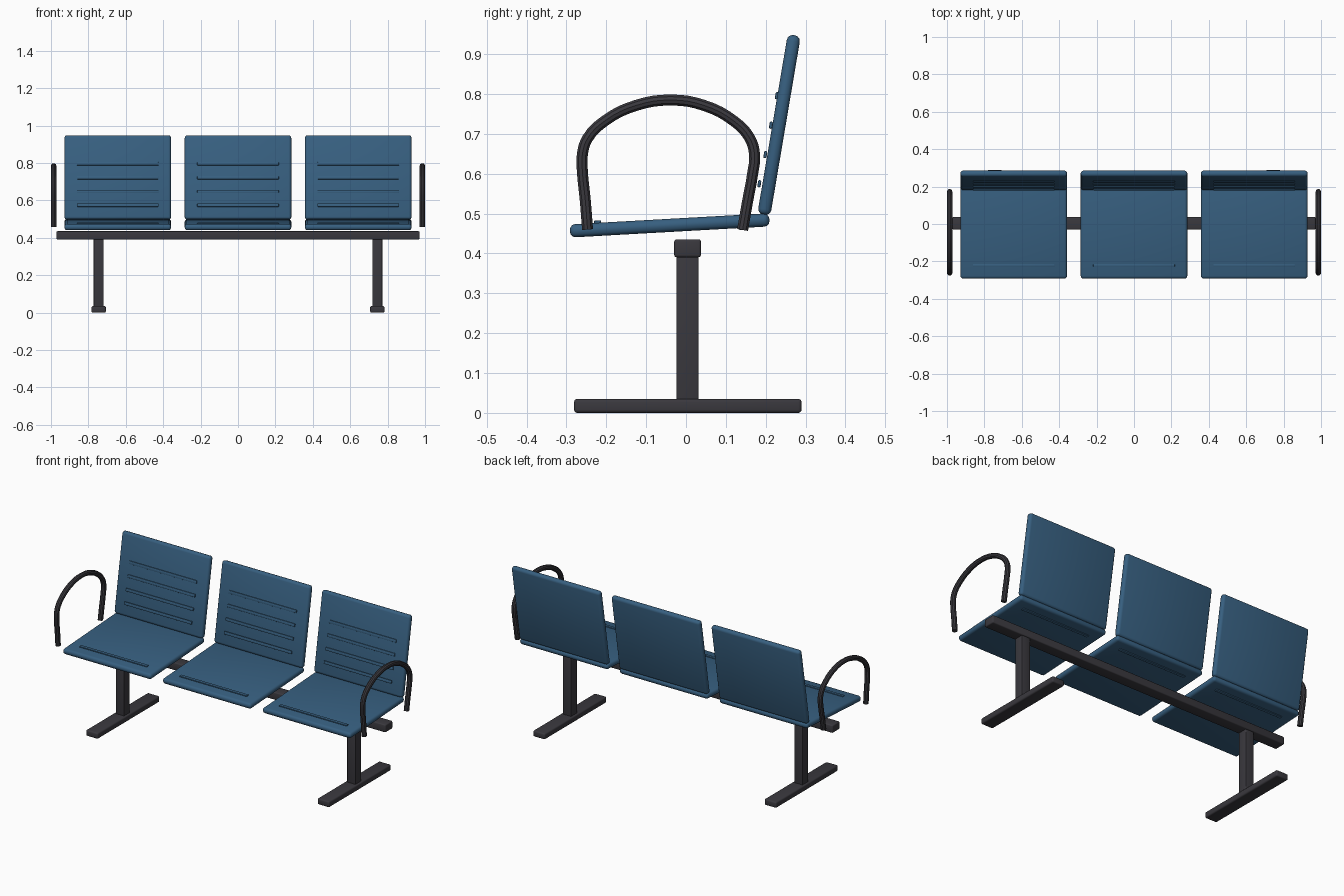
import bpy, math

if "Cube" in bpy.data.objects:
    bpy.data.objects.remove(bpy.data.objects["Cube"])

def material(name, rgb):
    m = bpy.data.materials.new(name)
    m.diffuse_color = (*rgb, 1)
    m.use_nodes = True
    m.node_tree.nodes["Principled BSDF"].inputs["Base Color"].default_value = m.diffuse_color
    return m

BLUE = material("blue panel", (0.038, 0.115, 0.215))
METAL = material("dark metal", (0.042, 0.040, 0.048))

def smooth(ob):
    bpy.ops.object.select_all(action='DESELECT')
    ob.select_set(True)
    bpy.context.view_layer.objects.active = ob
    bpy.ops.object.shade_smooth_by_angle(angle=math.radians(35))

def box(name, loc, size, mat, bevel, tilt=0.0, segments=3):
    """Bevelled box, tilted about the x axis."""
    bpy.ops.mesh.primitive_cube_add(size=1, location=loc, rotation=(tilt, 0, 0))
    ob = bpy.context.object
    ob.name = name
    ob.scale = size
    bpy.ops.object.transform_apply(location=False, rotation=False, scale=True)
    ob.data.materials.append(mat)
    b = ob.modifiers.new("bevel", 'BEVEL')
    b.width, b.segments = bevel, segments
    bpy.ops.object.modifier_apply(modifier="bevel")
    smooth(ob)
    return ob

# three seats, each with a seat pan, a backrest and raised ribs
SEAT_TILT = math.radians(3.2)
BACK_TILT = -math.radians(9.6)
for i, x in enumerate((-0.643, 0, 0.643), 1):
    box(f"seat_{i}", (x, -0.041, 0.4705), (0.57, 0.502, 0.033), BLUE, 0.0145, SEAT_TILT)
    box(f"backrest_{i}", (x, 0.2335, 0.7225), (0.57, 0.033, 0.457), BLUE, 0.0145, BACK_TILT)
    for j, (y, z) in enumerate(((0.184, 0.575), (0.199, 0.648), (0.213, 0.722), (0.228, 0.796)), 1):
        box(f"back_rib_{i}_{j}", (x, y, z), (0.436, 0.008, 0.018), BLUE, 0.003, BACK_TILT, 2)
    box(f"seat_front_rib_{i}", (x, -0.222, 0.479), (0.436, 0.018, 0.008), BLUE, 0.003, SEAT_TILT, 2)
    box(f"seat_rear_rib_{i}", (x, 0.142, 0.463), (0.436, 0.018, 0.008), BLUE, 0.003, SEAT_TILT, 2)

# long beam under the seats
box("beam", (0, 0.004, 0.413), (1.94, 0.067, 0.045), METAL, 0.006)

# pedestal legs
for side, s in (("left", -1), ("right", 1)):
    box(f"{side}_post", (s * 0.745, 0.004, 0.213), (0.054, 0.055, 0.375), METAL, 0.004)
    box(f"{side}_foot", (s * 0.745, 0.0045, 0.0175), (0.077, 0.571, 0.035), METAL, 0.008)

# bent tube armrests
PATH = [(-.247, .46), (-.253, .536), (-.260, .606), (-.260, .649), (-.247, .689),
        (-.202, .734), (-.124, .772), (-.039, .785), (.044, .772), (.122, .731),
        (.159, .691), (.172, .649), (.167, .599), (.154, .528), (.142, .459)]
for side, s in (("left", -1), ("right", 1)):
    cu = bpy.data.curves.new(f"{side}_armrest", 'CURVE')
    cu.dimensions = '3D'
    cu.bevel_depth, cu.bevel_resolution = 0.0145, 3
    cu.resolution_u = 4
    cu.use_fill_caps = True
    sp = cu.splines.new('BEZIER')
    sp.bezier_points.add(len(PATH) - 1)
    for p, (y, z) in zip(sp.bezier_points, PATH):
        p.co = (s * 0.9855, y, z)
        p.handle_left_type = p.handle_right_type = 'AUTO'
    ob = bpy.data.objects.new(f"{side}_armrest", cu)
    bpy.context.collection.objects.link(ob)
    cu.materials.append(METAL)
    bpy.ops.object.select_all(action='DESELECT')
    ob.select_set(True)
    bpy.context.view_layer.objects.active = ob
    bpy.ops.object.convert(target='MESH')
    smooth(bpy.context.object)
